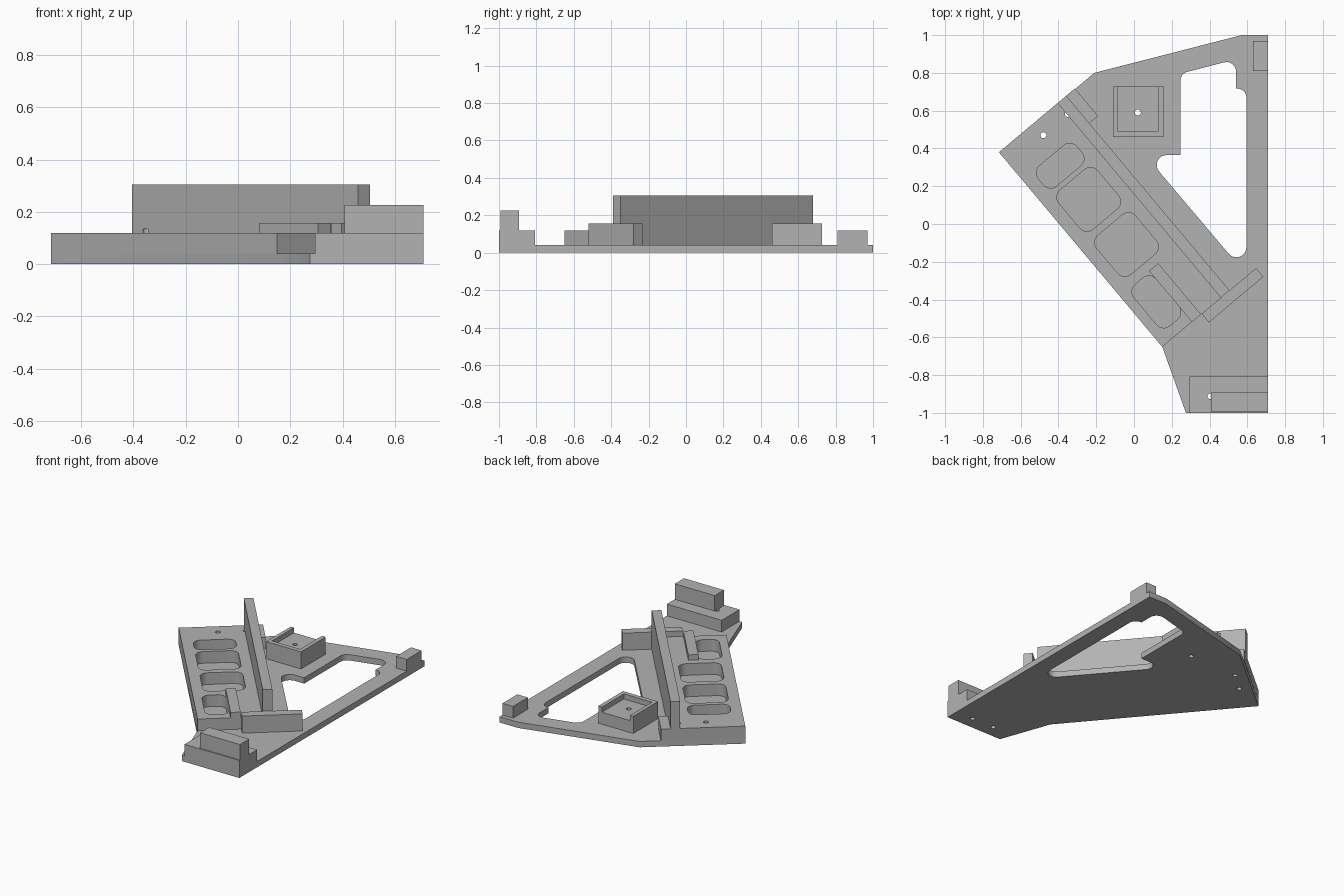
import bpy, bmesh, math
from mathutils import Vector

if "Cube" in bpy.data.objects:
    bpy.data.objects.remove(bpy.data.objects["Cube"])

grey = bpy.data.materials.new("plain_grey")
grey.diffuse_color = (0.45, 0.45, 0.45, 1)
grey.use_nodes = True
grey.node_tree.nodes["Principled BSDF"].inputs["Base Color"].default_value = grey.diffuse_color

# Slanted frame: s runs along the long diagonal edge, t runs inward from it
CORNER = Vector((-0.715, 0.38))
S = Vector((math.cos(math.radians(50)), -math.sin(math.radians(50))))
T = Vector((-S.y, S.x))


def st(s, t):
    return tuple(CORNER + S * s + T * t)


def rect(x0, x1, y0, y1):
    return [(x0, y0), (x1, y0), (x1, y1), (x0, y1)]


def slant_rect(s0, s1, t0, t1):
    return [st(s0, t0), st(s1, t0), st(s1, t1), st(s0, t1)]


def circle(x, y, r, n=20):
    return [(x + r * math.cos(2 * math.pi * i / n), y + r * math.sin(2 * math.pi * i / n)) for i in range(n)]


def fillet(points, radii, steps=8):
    """Round each corner of a polygon with its own radius."""
    out = []
    for i, r in enumerate(radii):
        p = Vector(points[i])
        if r == 0:
            out.append(tuple(p))
            continue
        a = (Vector(points[i - 1]) - p).normalized()
        b = (Vector(points[(i + 1) % len(points)]) - p).normalized()
        half = a.angle(b) / 2
        centre = p + (a + b).normalized() * (r / math.sin(half))
        start = p + a * (r / math.tan(half)) - centre
        end = p + b * (r / math.tan(half)) - centre
        turn = math.atan2(start.x * end.y - start.y * end.x, start.dot(end))
        for k in range(steps + 1):
            ang = turn * k / steps
            c, s = math.cos(ang), math.sin(ang)
            out.append((centre.x + start.x * c - start.y * s, centre.y + start.x * s + start.y * c))
    return out


def prism(name, points, z0, z1):
    bm = bmesh.new()
    face = bm.faces.new([bm.verts.new((x, y, z0)) for x, y in points])
    top = bmesh.ops.extrude_face_region(bm, geom=[face])["geom"]
    bmesh.ops.translate(bm, vec=(0, 0, z1 - z0), verts=[g for g in top if isinstance(g, bmesh.types.BMVert)])
    bmesh.ops.recalc_face_normals(bm, faces=bm.faces)
    mesh = bpy.data.meshes.new(name)
    bm.to_mesh(mesh)
    bm.free()
    mesh.materials.append(grey)
    obj = bpy.data.objects.new(name, mesh)
    bpy.context.collection.objects.link(obj)
    return obj


def cut(obj, points, z0, z1):
    cutter = prism("cutter", points, z0, z1)
    cutter.hide_render = True
    mod = obj.modifiers.new("cut", "BOOLEAN")
    mod.operation, mod.solver, mod.object = "DIFFERENCE", "EXACT", cutter
    bpy.context.view_layer.objects.active = obj
    bpy.ops.object.modifier_apply(modifier=mod.name)
    bpy.data.objects.remove(cutter)


# Base plate with its large window
base = prism("base_plate", [st(0, 0), st(1.345, 0), (0.275, -1), (0.71, -1), (0.71, 1), (0.57, 1), (-0.21, 0.80)], 0, 0.04)
window = [(0.245, 0.365), (0.245, 0.796), (0.54, 0.872), (0.54, 0.717), (0.595, 0.717), (0.595, -0.268), (0.059, 0.365)]
cut(base, fillet(window, [0, 0.05, 0.05, 0, 0.05, 0.053, 0.053]), -0.1, 0.1)

# Raised diagonal block with four rounded pockets
block = prism("pocket_block", slant_rect(0, 1.345, 0, 0.405), 0.04, 0.12)
for s0, s1, t0, t1 in [(0.193, 0.333, 0.07, 0.335), (0.362, 0.632, 0.07, 0.337),
                       (0.674, 0.944, 0.07, 0.337), (1.0, 1.285, 0.053, 0.205)]:
    cut(block, fillet(slant_rect(s0, s1, t0, t1), [0.05] * 4), 0, 0.3)

# Tall wall and the ribs beside it
wall = prism("tall_wall", slant_rect(0, 1.345, 0.405, 0.465), 0.04, 0.305)
prism("block_rib", slant_rect(0.992, 1.345, 0.205, 0.268), 0.12, 0.157)
prism("end_stop", slant_rect(1.345, 1.405, 0.272, 0.648), 0.04, 0.157)
prism("back_rib", slant_rect(0, 0.19, 0.465, 0.525), 0.04, 0.12)

# Square mount with a shallow recess open at the back
mount = prism("square_mount", rect(-0.11, 0.155, 0.46, 0.727), 0.04, 0.157)
cut(mount, rect(-0.085, 0.127, 0.49, 0.8), 0.122, 0.3)

# Corner blocks on the straight edge
prism("back_corner_block", rect(0.63, 0.71, 0.81, 0.97), 0.04, 0.12)
step = prism("front_step", rect(0.295, 0.71, -1, -0.807), 0.04, 0.12)
prism("front_upper_step", rect(0.408, 0.71, -0.992, -0.893), 0.12, 0.226)

# Drilled holes
for x, y, top, parts in [(-0.48, 0.47, 0.2, (base, block)), (-0.35, 0.583, 0.135, (base, block, wall)),
                         (0.02, 0.59, 0.2, (base, mount)),
                         (0.405, -0.912, 0.2, (base, step)), (0.577, -0.912, 0.2, (base, step))]:
    for part in parts:
        cut(part, circle(x, y, 0.016), -0.1, top)

# Smooth the rounded corners, keep the edges sharp
for obj in bpy.context.scene.objects:
    obj.select_set(True)
bpy.context.view_layer.objects.active = base
bpy.ops.object.shade_smooth_by_angle(angle=math.radians(30))
